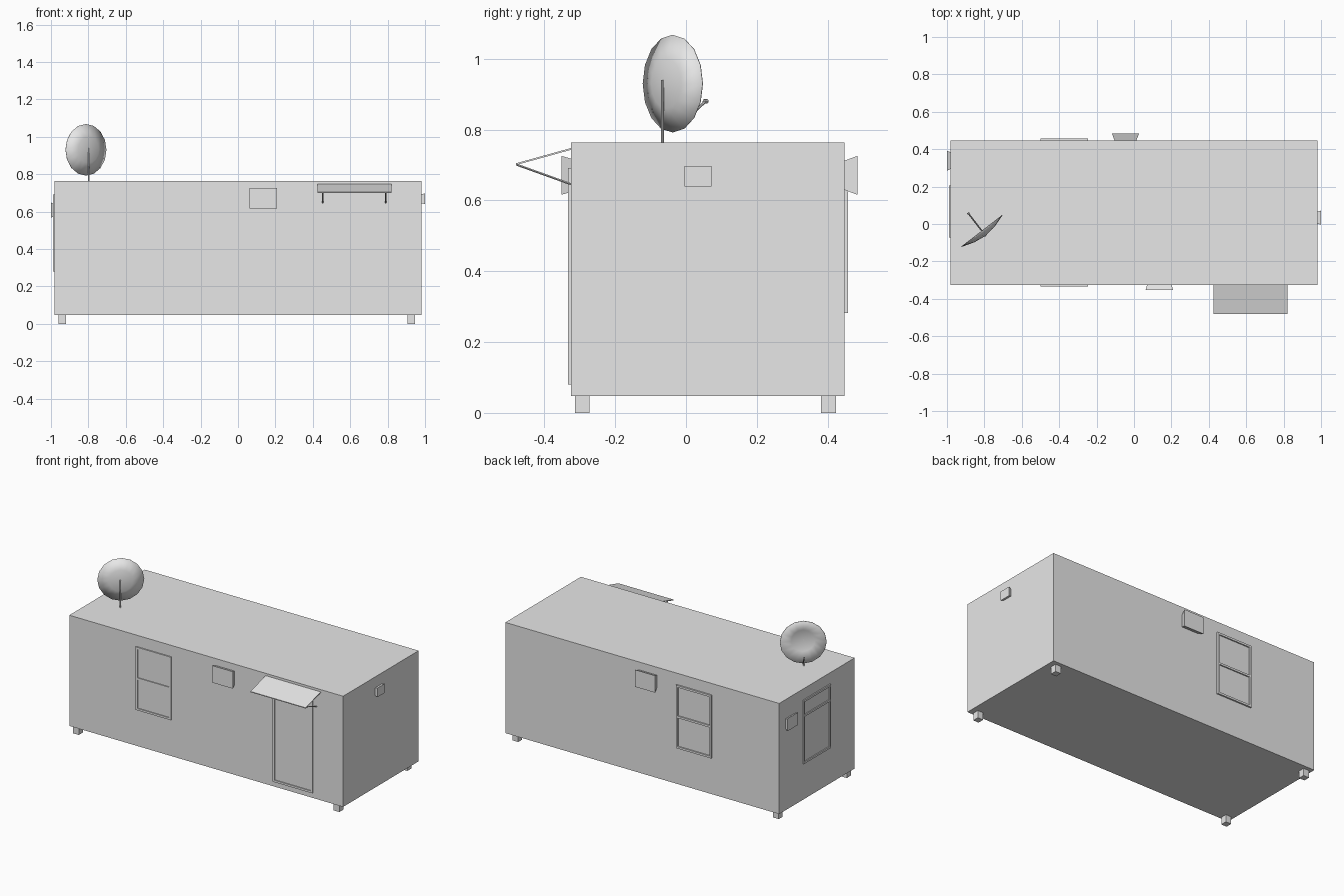
import bpy, bmesh, math
from mathutils import Vector

cube = bpy.data.objects.get("Cube")
if cube:
    bpy.data.objects.remove(cube, do_unlink=True)

grey = bpy.data.materials.new("plain_grey")
grey.use_nodes = True
GREY = (0.8, 0.8, 0.8, 1)
grey.diffuse_color = GREY
grey.node_tree.nodes["Principled BSDF"].inputs["Base Color"].default_value = GREY

# Body extents
X, Y0, Y1, Z0, Z1 = 0.98, -0.325, 0.447, 0.047, 0.763

# Each wall maps (along, height, depth outwards) to model space
WALLS = {
    "front": lambda u, z, d: (u, Y0 - d, z),
    "back": lambda u, z, d: (u, Y1 + d, z),
    "left": lambda u, z, d: (X + d, u, z),
    "right": lambda u, z, d: (-X - d, u, z),
}


def finish(name, bm):
    bmesh.ops.recalc_face_normals(bm, faces=bm.faces)
    mesh = bpy.data.meshes.new(name)
    bm.to_mesh(mesh)
    bm.free()
    mesh.materials.append(grey)
    ob = bpy.data.objects.new(name, mesh)
    bpy.context.collection.objects.link(ob)
    return ob


def add_box(bm, a, b, place=lambda x, y, z: (x, y, z)):
    """Add a box between two corners, mapped through place."""
    for v in bmesh.ops.create_cube(bm, size=1)["verts"]:
        v.co = place(*[a[i] if v.co[i] < 0 else b[i] for i in range(3)])


def box(name, a, b):
    bm = bmesh.new()
    add_box(bm, a, b)
    return finish(name, bm)


def framed_panel(name, wall, u0, u1, z0, z1, split=None, w=0.013, d=0.008):
    """Shallow panel with a raised frame and an optional cross bar."""
    bm = bmesh.new()
    place = WALLS[wall]
    add_box(bm, (u0, z0, -0.002), (u1, z1, 0.002), place)
    add_box(bm, (u0, z0, -0.002), (u0 + w, z1, d), place)
    add_box(bm, (u1 - w, z0, -0.002), (u1, z1, d), place)
    bars = [(z0, z0 + w), (z1 - w, z1)]
    if split:
        bars.append((split - w / 2, split + w / 2))
    for lo, hi in bars:
        add_box(bm, (u0 + w, lo, -0.002), (u1 - w, hi, d), place)
    return finish(name, bm)


def vent_box(name, wall, u0, u1, z0, z1, d, taper):
    """Wall box that widens away from the wall."""
    def place(u, z, depth):
        t = taper if depth < d / 2 else 0
        u += t if u == u0 else -t
        z += t if z == z0 else -t
        return WALLS[wall](u, z, depth)
    bm = bmesh.new()
    add_box(bm, (u0, z0, 0), (u1, z1, d), place)
    return finish(name, bm)


def rod(name, a, b, radius, sides=8):
    a, b = Vector(a), Vector(b)
    bm = bmesh.new()
    bmesh.ops.create_cone(bm, cap_ends=True, segments=sides, radius1=radius,
                          radius2=radius, depth=(b - a).length)
    ob = finish(name, bm)
    ob.location = (a + b) / 2
    ob.rotation_mode = "QUATERNION"
    ob.rotation_quaternion = (b - a).to_track_quat("Z", "Y")
    return ob


# Cabin and feet
box("cabin_body", (-X, Y0, Z0), (X, Y1, Z1))
for side, fx in (("right", -0.96), ("left", 0.905)):
    for end, fy in (("front", -0.314), ("back", 0.382)):
        box(f"{end}_{side}_foot", (fx, fy, 0), (fx + 0.04, fy + 0.041, Z0))

# Windows and door
framed_panel("front_window", "front", -0.5, -0.247, 0.282, 0.69, 0.486)
framed_panel("back_window", "back", -0.5, -0.247, 0.282, 0.69, 0.486, d=0.01)
framed_panel("side_window", "right", -0.073, 0.205, 0.28, 0.692, 0.59)
framed_panel("door", "front", 0.48, 0.765, 0.08, 0.692)

# Wall vents
vent_box("front_vent", "front", 0.062, 0.209, 0.616, 0.726, 0.027, 0.008)
vent_box("back_vent", "back", -0.118, 0.027, 0.616, 0.726, 0.037, 0.014)
vent_box("left_vent", "left", -0.004, 0.072, 0.639, 0.698, 0.02, 0.006)
vent_box("right_vent", "right", 0.285, 0.392, 0.567, 0.648, 0.02, 0.009)

# Sloping awning and its struts
bm = bmesh.new()
add_box(bm, (0.425, 0, 0), (0.82, 1, 0.005),
        lambda x, t, h: (x, Y0 - 0.155 * t, 0.743 - 0.043 * t + h))
finish("awning", bm)
for i, sx in enumerate((0.453, 0.79)):
    rod(f"awning_strut_{i + 1}", (sx, -0.478, 0.701), (sx, Y0, 0.646), 0.003, 4)

# Dish: shallow bowl spun about z, hollow side facing the back right corner
axis = Vector((0.61, -0.79, 0)).normalized()
centre = Vector((-0.8125, -0.038, 0.93))
bm = bmesh.new()
profile = [(0, 0.032), (0.07, 0.022), (0.138, 0)]
verts = [bm.verts.new((r, 0, h)) for r, h in profile]
edges = [bm.edges.new(pair) for pair in zip(verts, verts[1:])]
bmesh.ops.spin(bm, geom=verts + edges, axis=(0, 0, 1), cent=(0, 0, 0),
               angle=math.tau, steps=16)
bmesh.ops.remove_doubles(bm, verts=bm.verts, dist=0.0005)
dish = finish("dish", bm)
for p in dish.data.polygons:
    p.use_smooth = True
dish.location = centre
dish.rotation_mode = "QUATERNION"
dish.rotation_quaternion = axis.to_track_quat("Z", "Y")
shell = dish.modifiers.new("thickness", "SOLIDIFY")
shell.thickness = 0.003

# Dish mast and receiver arm
rod("dish_mast", (-0.797, -0.066, Z1 - 0.005), (-0.797, -0.066, 0.94), 0.004)
rim = centre - Vector((0, 0, 0.135))
tip = rim - axis * 0.118 + Vector((0, 0, 0.085))
rod("dish_arm", rim, tip, 0.004)
rod("dish_receiver", tip - axis * 0.006, tip + axis * 0.006, 0.006)
